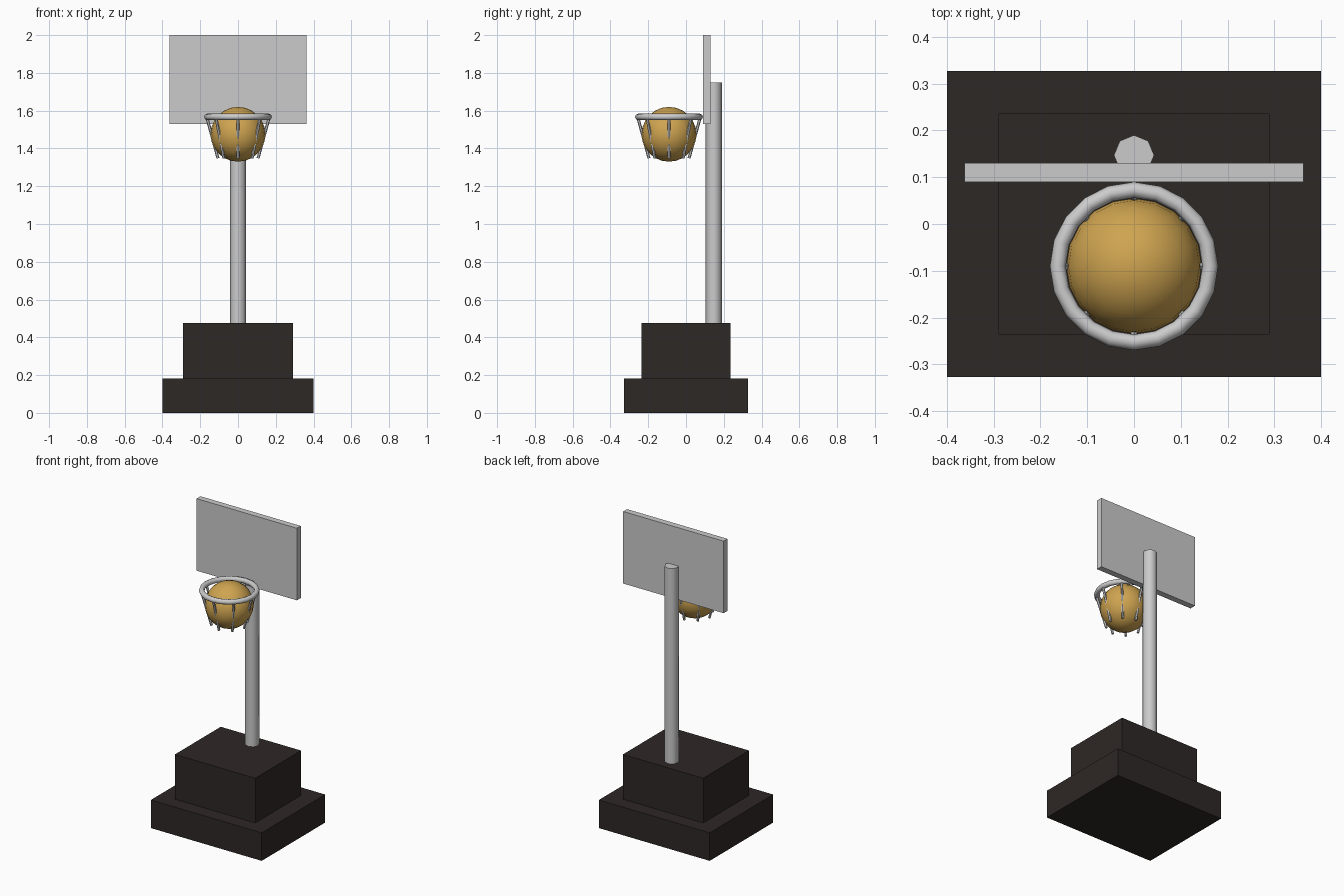
import bpy, math
from mathutils import Vector

if "Cube" in bpy.data.objects:
    bpy.data.objects.remove(bpy.data.objects["Cube"])


def material(name, rgb):
    m = bpy.data.materials.new(name)
    m.diffuse_color = (*rgb, 1)
    m.use_nodes = True
    m.node_tree.nodes["Principled BSDF"].inputs["Base Color"].default_value = m.diffuse_color
    return m


def finish(name, mat=None, smooth=False):
    o = bpy.context.object
    o.name = name
    if mat:
        o.data.materials.append(mat)
    if smooth:
        bpy.ops.object.shade_smooth_by_angle(angle=math.radians(50))
    return o


def box(name, x, y0, y1, z0, z1, mat=None):
    bpy.ops.mesh.primitive_cube_add(size=1, location=(0, (y0 + y1) / 2, (z0 + z1) / 2))
    bpy.context.object.scale = (2 * x, y1 - y0, z1 - z0)
    bpy.ops.object.transform_apply(location=False, rotation=False, scale=True)
    return finish(name, mat)


def rod(name, a, b, radius, sides, spin=0):
    a, b = Vector(a), Vector(b)
    d = b - a
    bpy.ops.mesh.primitive_cylinder_add(vertices=sides, radius=radius, depth=d.length,
                                        location=(a + b) / 2)
    o = bpy.context.object
    o.rotation_mode = 'QUATERNION'
    o.rotation_quaternion = d.to_track_quat('Z', 'Y')
    return finish(name, smooth=True)


dark = material("dark_base", (0.027, 0.021, 0.019))
gold = material("ball_gold", (0.62, 0.37, 0.08))

# Stepped plinth
box("base_lower", 0.40, -0.327, 0.327, 0, 0.183, dark)
box("base_upper", 0.29, -0.236, 0.236, 0.183, 0.475, dark)

# Pole and backboard
rod("pole", (0, 0.147, 0.47), (0, 0.147, 1.75), 0.043, 8)
box("backboard", 0.362, 0.09, 0.13, 1.53, 2.0)

# Hoop
HOOP_Y = -0.09
bpy.ops.mesh.primitive_torus_add(major_segments=20, minor_segments=8, major_radius=0.163,
                                 minor_radius=0.017, location=(0, HOOP_Y, 1.567))
finish("hoop_ring", smooth=True)

# Net strands leaning inwards below the hoop
for i in range(8):
    t = i * math.pi / 4
    c, s = math.cos(t), math.sin(t)
    rod(f"net_strand_{i + 1}", (0.164 * c, HOOP_Y + 0.164 * s, 1.56),
        (0.106 * c, HOOP_Y + 0.106 * s, 1.348), 0.008, 6)

# Ball resting in the net
bpy.ops.mesh.primitive_uv_sphere_add(segments=20, ring_count=12, radius=0.145,
                                     location=(0, HOOP_Y, 1.475))
finish("ball", gold, smooth=True)
